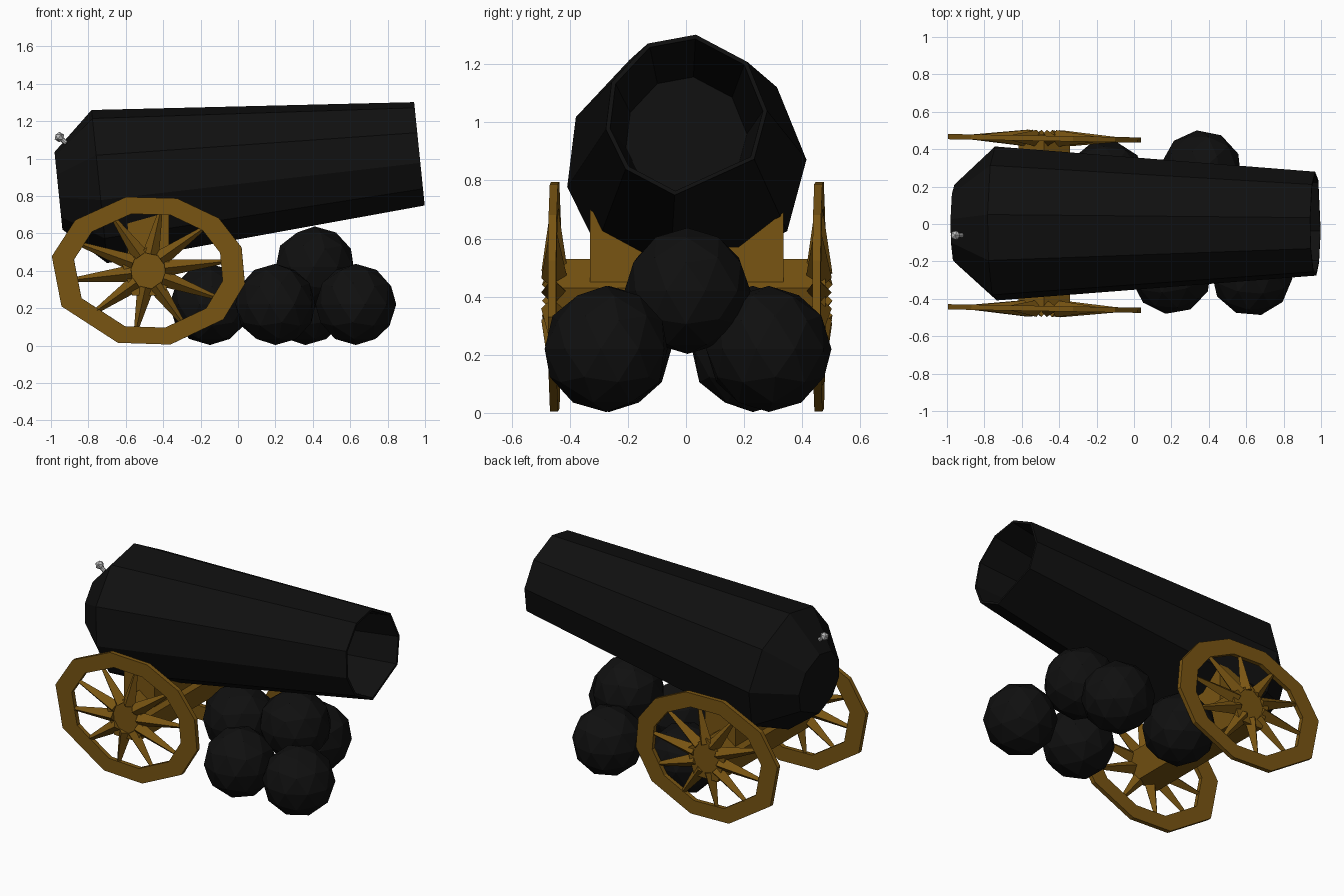
import bpy
import bmesh
from math import sin, cos, radians, pi
from mathutils import Vector, Matrix

cube = bpy.data.objects.get("Cube")
if cube:
    bpy.data.objects.remove(cube)


def material(name, rgb):
    mat = bpy.data.materials.new(name)
    mat.use_nodes = True
    mat.diffuse_color = (*rgb, 1)
    mat.node_tree.nodes["Principled BSDF"].inputs["Base Color"].default_value = (*rgb, 1)
    return mat


IRON = material("black iron", (0.005, 0.005, 0.005))
WOOD = material("brown wood", (0.19, 0.09, 0.006))
STEEL = material("light steel", (0.5, 0.5, 0.5))


def finish(name, bm, mat):
    bmesh.ops.recalc_face_normals(bm, faces=bm.faces[:])
    mesh = bpy.data.meshes.new(name)
    bm.to_mesh(mesh)
    bm.free()
    mesh.materials.append(mat)
    obj = bpy.data.objects.new(name, mesh)
    bpy.context.collection.objects.link(obj)
    return obj


def bridge(bm, a, b):
    for i in range(len(a)):
        j = (i + 1) % len(a)
        bm.faces.new((a[i], a[j], b[j], b[i]))


def rod(bm, start, end, r1, r2, sides):
    """Tapered rod between two points."""
    start, end = Vector(start), Vector(end)
    way = end - start
    turn = way.to_track_quat('Z', 'Y').to_matrix().to_4x4()
    bmesh.ops.create_cone(bm, cap_ends=True, segments=sides, radius1=r1, radius2=r2,
                          depth=way.length,
                          matrix=Matrix.Translation((start + end) / 2) @ turn)


# Barrel: faceted shell along a raised axis, with a deep bore
tilt = radians(5.85)
axis = Vector((cos(tilt), 0, sin(tilt)))
up = Vector((-sin(tilt), 0, cos(tilt)))
side = Vector((0, 1, 0))
muzzle = Vector((0.97, 0, 1.025))
facets = [radians(a) for a in (3, 41, 83, 118, 156, 190, 222, 262, 327)]
bm = bmesh.new()
rings = []
for back, radius in ((1.94, 0.21), (1.72, 0.415), (0, 0.28), (0, 0.265), (0.75, 0.21)):
    centre = muzzle - axis * back
    rings.append([bm.verts.new(centre + radius * (side * cos(a) + up * sin(a))) for a in facets])
for a, b in zip(rings, rings[1:]):
    bridge(bm, a, b)
bm.faces.new(rings[0])
bm.faces.new(rings[-1])
finish("barrel", bm, IRON)

# Fuse pin on the breech
bm = bmesh.new()
head = Vector((-0.955, -0.06, 1.115))
rod(bm, (-0.86, -0.06, 1.03), head, 0.013, 0.013, 8)
bmesh.ops.create_icosphere(bm, subdivisions=1, radius=0.028, matrix=Matrix.Translation(head))
finish("fuse_pin", bm, STEEL)

# Wheels: oval faceted rim with pointed spokes
HUB = Vector((-0.48, 0, 0.4))
rim_angles = [radians(a) for a in (-10, 18, 44, 73, 103, 138, 169, 208, 252, 283, 320)]


def wheel(name, y):
    bm = bmesh.new()
    loops = []
    for scale, depth in ((1, -0.014), (1, 0.014), (0.77, 0.014), (0.77, -0.014)):
        loops.append([bm.verts.new((0.525 * scale * cos(a), depth, 0.405 * scale * sin(a)))
                      for a in rim_angles])
    for i in range(4):
        bridge(bm, loops[i], loops[(i + 1) % 4])
    for k in range(10):
        a = pi * (0.2 * k + 0.05)
        rod(bm, (0.09 * cos(a), 0, 0.09 * sin(a)),
            (0.43 * cos(a), 0, 0.33 * sin(a)), 0.045, 0.01, 4)
    bm.transform(Matrix.Translation((HUB.x, y, HUB.z)) @ Matrix.Rotation(-0.018, 4, 'Z'))
    finish(name, bm, WOOD)


wheel("left_wheel", 0.458)
wheel("right_wheel", -0.452)

# Axle: five-sided beam whose ends form the hubs
bm = bmesh.new()
rod(bm, (-0.48, -0.465, 0.385), (-0.48, 0.48, 0.385), 0.145, 0.145, 5)
finish("axle", bm, WOOD)

# Cradle: block with a hollowed top holding the barrel
bm = bmesh.new()
profile = ((-0.33, 0.45), (0.335, 0.45), (0.335, 0.69), (0.18, 0.57), (-0.17, 0.57), (-0.33, 0.7))
ends = [[bm.verts.new((x, y, z)) for y, z in profile] for x in (-0.59, -0.37)]
bridge(bm, *ends)
for end in ends:
    bm.faces.new(end)
finish("cradle", bm, WOOD)

# Stacked cannonballs
balls = ((-0.15, 0.23, 0.22), (0.36, 0.285, 0.22), (0.2, -0.265, 0.22),
         (0.63, -0.275, 0.22), (0.41, 0.005, 0.42))
for n, place in enumerate(balls, 1):
    bm = bmesh.new()
    bmesh.ops.create_icosphere(bm, subdivisions=2, radius=0.217,
                               matrix=Matrix.Translation(place) @ Matrix.Rotation(n, 4, 'Z'))
    finish(f"cannonball_{n}", bm, IRON)
